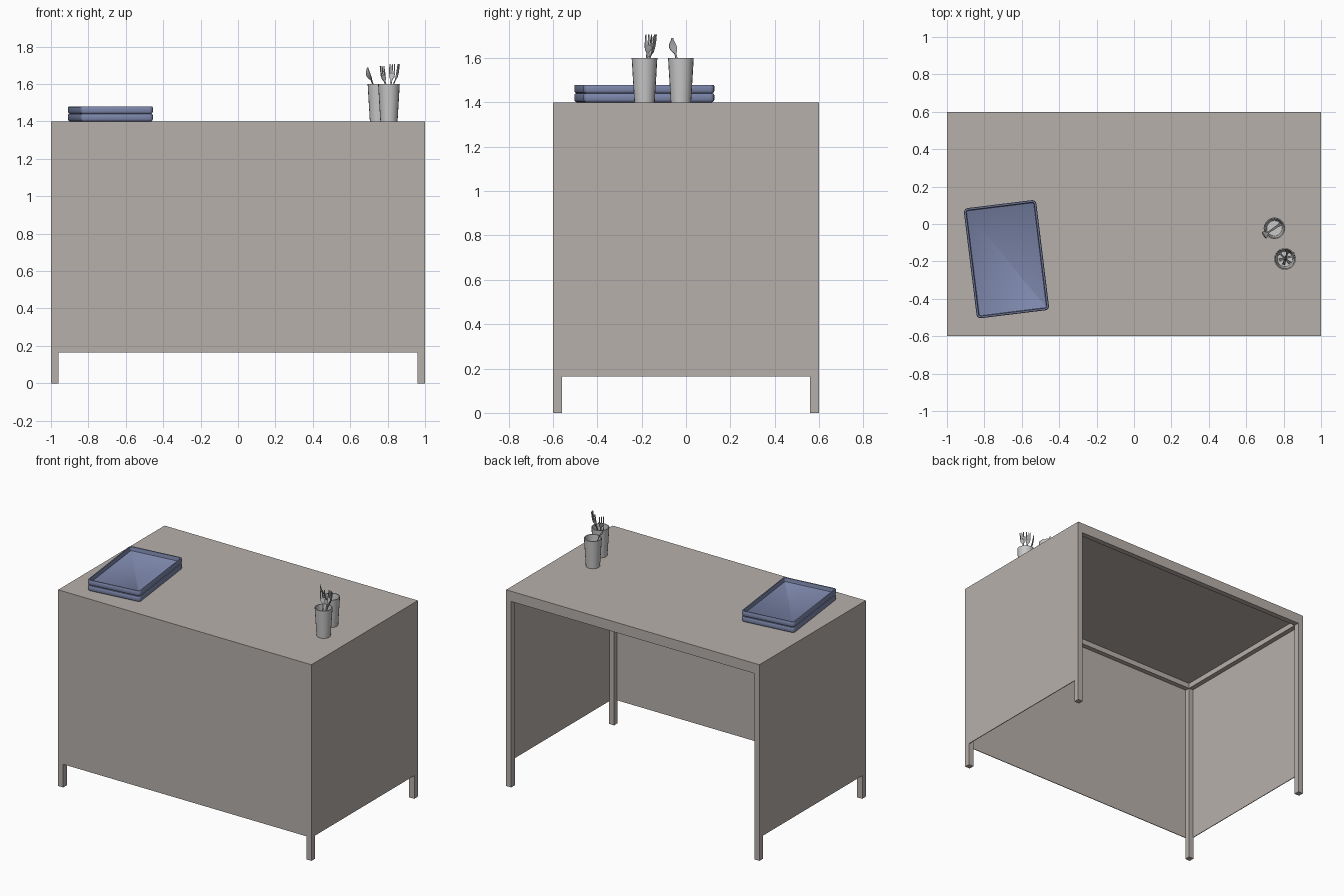
import bpy, bmesh, math
from mathutils import Vector, Matrix

if "Cube" in bpy.data.objects:
    bpy.data.objects.remove(bpy.data.objects["Cube"], do_unlink=True)


def material(name, rgb):
    m = bpy.data.materials.new(name)
    m.use_nodes = True
    m.diffuse_color = (*rgb, 1)
    m.node_tree.nodes["Principled BSDF"].inputs["Base Color"].default_value = (*rgb, 1)
    return m


TAUPE = material("warm grey", (0.475, 0.434, 0.407))
BLUE = material("slate blue", (0.21, 0.25, 0.42))
SILVER = material("light grey", (0.58, 0.58, 0.58))
STEEL = material("cutlery grey", (0.5, 0.5, 0.5))


def finish(bm, name, mat, matrix=Matrix(), smooth=None):
    bmesh.ops.recalc_face_normals(bm, faces=bm.faces)
    mesh = bpy.data.meshes.new(name)
    bm.to_mesh(mesh)
    bm.free()
    mesh.materials.append(mat)
    ob = bpy.data.objects.new(name, mesh)
    bpy.context.scene.collection.objects.link(ob)
    ob.matrix_world = matrix
    if smooth:
        bpy.ops.object.select_all(action='DESELECT')
        ob.select_set(True)
        bpy.context.view_layer.objects.active = ob
        bpy.ops.object.shade_smooth_by_angle(angle=math.radians(smooth))
    return ob


def box(name, lo, hi, mat=TAUPE):
    lo, hi = Vector(lo), Vector(hi)
    bm = bmesh.new()
    bmesh.ops.create_cube(bm, size=1, matrix=Matrix.Translation((lo + hi) / 2)
                          @ Matrix.Diagonal((*(hi - lo), 1)))
    return finish(bm, name, mat)


def loft(bm, rings):
    """Skin closed rings of points and cap both ends."""
    rings = [[bm.verts.new(p) for p in ring] for ring in rings]
    for a, b in zip(rings, rings[1:]):
        for i in range(len(a)):
            j = (i + 1) % len(a)
            bm.faces.new((a[i], a[j], b[j], b[i]))
    bm.faces.new(rings[0][::-1])
    bm.faces.new(rings[-1])


# Table: top, corner legs, rails below the top, three thin panels with an open back
W, D, LEG, UNDER, TOP = 1.0, 0.6, 0.04, 1.365, 1.4
RAIL, PANEL_LOW, SKIN = 1.327, 0.165, 0.005
box("table_top", (-W, -D, UNDER), (W, D, TOP))
for sx, side in ((-1, "right"), (1, "left")):
    x0, x1 = sorted((sx * W, sx * (W - LEG)))
    for sy, end in ((-1, "front"), (1, "back")):
        y0, y1 = sorted((sy * D, sy * (D - LEG)))
        box(f"{end}_{side}_leg", (x0, y0, 0), (x1, y1, UNDER))
    box(f"{side}_rail", (x0, LEG - D, RAIL), (x1, D - LEG, UNDER))
    p0, p1 = sorted((sx * W, sx * (W - SKIN)))
    box(f"{side}_panel", (p0, LEG - D, PANEL_LOW), (p1, D - LEG, RAIL))
for sy, end in ((-1, "front"), (1, "back")):
    y0, y1 = sorted((sy * D, sy * (D - LEG)))
    box(f"{end}_rail", (LEG - W, y0, RAIL), (W - LEG, y1, UNDER))
box("front_panel", (LEG - W, -D, PANEL_LOW), (W - LEG, SKIN - D, RAIL))


# Trays: rounded rectangles lofted over the rim and down to the inner floor
def rounded_rect(w, h, inset, z, radius=0.022, steps=4):
    r = max(radius - inset, 0.004)
    pts = []
    for k, (sx, sy) in enumerate(((1, 1), (-1, 1), (-1, -1), (1, -1))):
        for s in range(steps + 1):
            a = (k + s / steps) * math.pi / 2
            pts.append((sx * (w / 2 - inset - r) + r * math.cos(a),
                        sy * (h / 2 - inset - r) + r * math.sin(a), z))
    return pts


TRAY = ((0.010, 0), (0.003, 0.004), (0, 0.011), (0, 0.034), (0.003, 0.039),
        (0.011, 0.039), (0.014, 0.012), (0.018, 0.009))
for n, name in enumerate(("lower_tray", "upper_tray")):
    bm = bmesh.new()
    loft(bm, [rounded_rect(0.39, 0.593, i, z) for i, z in TRAY])
    finish(bm, name, BLUE, Matrix.Translation((-0.682, -0.188, TOP + n * 0.04))
           @ Matrix.Rotation(math.radians(7), 4, 'Z'), 40)


# Cups: tapered, hollow, thin walled
def circle(r, z, sides=20):
    return [(r * math.cos(2 * math.pi * i / sides), r * math.sin(2 * math.pi * i / sides), z)
            for i in range(sides)]


CUP = ((0.046, 0), (0.058, 0.2), (0.052, 0.2), (0.041, 0.008))
for name, x, y in (("back_cup", 0.751, -0.023), ("front_cup", 0.807, -0.187)):
    bm = bmesh.new()
    loft(bm, [circle(r, z) for r, z in CUP])
    finish(bm, name, SILVER, Matrix.Translation((x, y, TOP)), 30)


# Cutlery: strips whose stations are (height, width, sideways offset, bend)
def strip(bm, stations, t=0.004):
    loft(bm, [[(x - w / 2, b - t / 2, z), (x + w / 2, b - t / 2, z),
               (x + w / 2, b + t / 2, z), (x - w / 2, b + t / 2, z)]
              for z, w, x, b in stations])


def place(foot, tip):
    foot, tip = Vector(foot), Vector(tip)
    up = (tip - foot).normalized()
    across = up.cross(Vector((0, 0, 1))).normalized()
    m = Matrix((across, up.cross(across), up)).transposed().to_4x4()
    return Matrix.Translation(foot) @ m, (tip - foot).length


def fork(name, foot, tip):
    matrix, length = place(foot, tip)
    bm = bmesh.new()
    strip(bm, [(0, 0.014, 0, 0), (length - 0.11, 0.009, 0, 0), (length - 0.085, 0.010, 0, 0.003),
               (length - 0.07, 0.028, 0, 0.005), (length - 0.05, 0.034, 0, 0.004)])
    for x in (-0.0135, 0, 0.0135):
        strip(bm, [(length - 0.05, 0.007, x, 0.004), (length - 0.025, 0.006, x, 0.001),
                   (length, 0.004, x, -0.003)])
    finish(bm, name, STEEL, matrix, 30)


def spoon(name, foot, tip):
    matrix, length = place(foot, tip)
    bowl, wide = 0.078, 0.04
    stations = [(0, 0.014, 0, 0), (length - bowl - 0.02, 0.009, 0, 0)]
    for i in range(11):
        s = 0.02 + 0.96 * i / 10
        stations.append((length - bowl * (1 - s), max(0.009, wide * math.sin(math.pi * s ** 0.9)),
                         0, 0.009 * math.sin(math.pi * s)))
    bm = bmesh.new()
    strip(bm, stations)
    finish(bm, name, STEEL, matrix, 30)


fork("right_fork", (0.832, -0.208, 1.41), (0.768, -0.145, 1.695))
fork("middle_fork", (0.8, -0.215, 1.41), (0.826, -0.135, 1.705))
fork("left_fork", (0.778, -0.192, 1.41), (0.862, -0.167, 1.705))
spoon("spoon", (0.778, -0.004, 1.41), (0.693, -0.062, 1.69))
